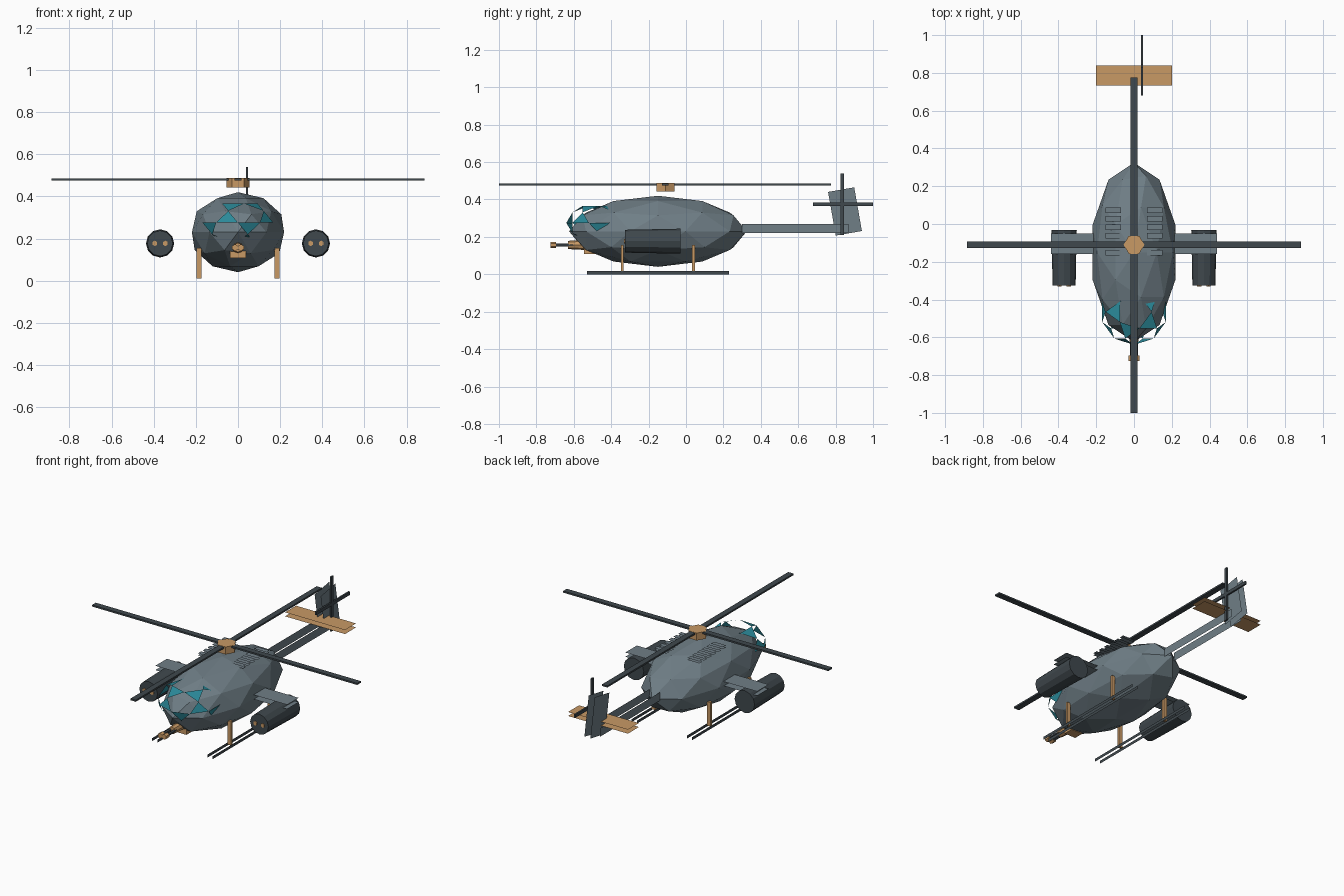
import bpy, bmesh, math
from mathutils import Matrix, Vector

if "Cube" in bpy.data.objects:
    bpy.data.objects.remove(bpy.data.objects["Cube"])


def material(name, rgb):
    m = bpy.data.materials.new(name)
    m.diffuse_color = (*rgb, 1)
    m.use_nodes = True
    m.node_tree.nodes["Principled BSDF"].inputs["Base Color"].default_value = m.diffuse_color
    return m


SLATE = material("slate", (0.16, 0.21, 0.24))
DARK = material("dark_metal", (0.05, 0.065, 0.075))
TAN = material("tan", (0.58, 0.32, 0.13))
TEAL = material("teal_glass", (0.025, 0.26, 0.33))


def finish(name, bm, mat, loc, rot=(0, 0, 0)):
    me = bpy.data.meshes.new(name)
    bm.to_mesh(me)
    bm.free()
    me.materials.append(mat)
    ob = bpy.data.objects.new(name, me)
    ob.location, ob.rotation_euler = loc, rot
    bpy.context.collection.objects.link(ob)
    return ob


def box(name, loc, size, mat, rot=(0, 0, 0), skin_axis=None):
    """Box; with skin_axis only the two faces across that axis are kept."""
    bm = bmesh.new()
    bmesh.ops.create_cube(bm, size=1)
    if skin_axis is not None:
        cut = [f for f in bm.faces if abs(f.normal[skin_axis]) < 0.5]
        bmesh.ops.delete(bm, geom=cut, context='FACES')
    bmesh.ops.scale(bm, vec=size, verts=bm.verts)
    return finish(name, bm, mat, loc, rot)


def tube(name, loc, r1, r2, length, sides, mat, along_y=True):
    bm = bmesh.new()
    bmesh.ops.create_cone(bm, cap_ends=True, segments=sides,
                          radius1=r1, radius2=r2, depth=length)
    # along_y: radius1 faces the back, radius2 the front
    rot = (math.pi / 2, 0, 0) if along_y else (0, 0, math.pi / 6)
    return finish(name, bm, mat, loc, rot)


def ico(name, loc, radii, mat, lattice=False):
    bm = bmesh.new()
    bmesh.ops.create_icosphere(bm, subdivisions=2, radius=1)
    if lattice:  # open the five-sided windows, leaving corner-joined triangles
        poles = [v for v in bm.verts if len(v.link_edges) == 5]
        bmesh.ops.delete(bm, geom=poles, context='VERTS')
    bmesh.ops.scale(bm, vec=radii, verts=bm.verts)
    return finish(name, bm, mat, loc)


# fuselage and canopy
ico("fuselage", (0, -0.15, 0.23), (0.23, 0.475, 0.19), SLATE)
ico("canopy", (0, -0.465, 0.275), (0.177, 0.175, 0.107), TEAL, lattice=True)

# tail
box("tail_boom", (0, 0.585, 0.245), (0.07, 0.57, 0.05), SLATE, skin_axis=0)
box("tail_fin", (0, 0.85, 0.336), (0.04, 0.142, 0.237), SLATE,
    rot=(math.radians(10), 0, 0), skin_axis=0)
box("tail_stabiliser", (0, 0.787, 0.283), (0.4, 0.105, 0.024), TAN, skin_axis=2)
box("tail_rotor_blade_vertical", (0.042, 0.835, 0.375), (0.01, 0.02, 0.33), DARK)
box("tail_rotor_blade_level", (0.042, 0.84, 0.375), (0.01, 0.32, 0.02), DARK)

# main rotor
tube("rotor_hub", (0, -0.11, 0.465), 0.055, 0.055, 0.045, 6, TAN, along_y=False)
box("rotor_blade_cross", (0, -0.11, 0.481), (1.77, 0.035, 0.01), DARK)
box("rotor_blade_long", (0, -0.1125, 0.481), (0.035, 1.775, 0.01), DARK)

# sides: wings, pods, vents, landing gear
for s, side in ((-1, "left"), (1, "right")):
    box(f"{side}_wing", (s * 0.32, -0.105, 0.237), (0.24, 0.11, 0.026),
        SLATE, skin_axis=2)
    tube(f"{side}_pod", (s * 0.37, -0.178, 0.177), 0.067, 0.061, 0.295, 12, DARK)
    for k in (-1, 1):
        tube(f"{side}_pod_rocket", (s * 0.37 + k * 0.025, -0.325, 0.177),
             0.013, 0.013, 0.012, 6, TAN)
    for i in range(6):
        box(f"{side}_vent_slat", (s * 0.11, -0.153 + i * 0.045, 0.4),
            (0.08, 0.03, 0.012), SLATE, skin_axis=2)
    box(f"{side}_skid", (s * 0.185, -0.15, 0.01), (0.035, 0.76, 0.018),
        DARK, skin_axis=0).location.z = 0.009
    for y, end in ((-0.34, "front"), (0.04, "rear")):
        box(f"{side}_{end}_strut", (s * 0.185, y, 0.083), (0.022, 0.014, 0.145), TAN)

# chin gun
box("gun_turret", (0, -0.515, 0.13), (0.075, 0.06, 0.045), TAN)
tube("gun_housing", (0, -0.575, 0.157), 0.028, 0.022, 0.11, 8, TAN)
for k in (-1, 1):
    tube("gun_barrel", (k * 0.014, -0.66, 0.157), 0.009, 0.009, 0.12, 6, DARK)
    tube("gun_muzzle", (k * 0.014, -0.71, 0.157), 0.016, 0.016, 0.03, 6, TAN)
